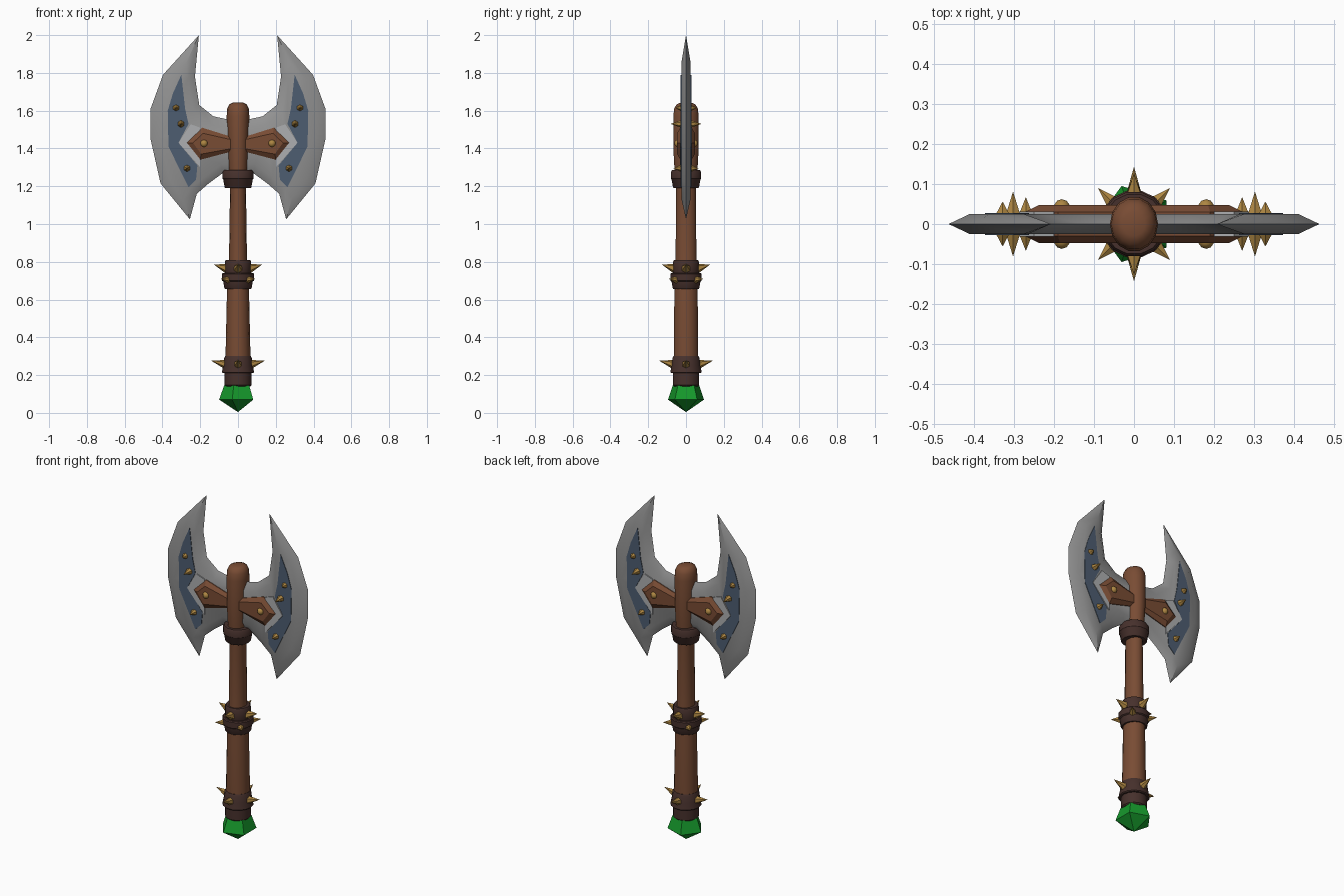
import bpy, bmesh, math
from mathutils import Vector, Matrix

if "Cube" in bpy.data.objects:
    bpy.data.objects.remove(bpy.data.objects["Cube"])


def mat(name, r, g, b):
    m = bpy.data.materials.new(name)
    m.diffuse_color = (r, g, b, 1)
    m.use_nodes = True
    m.node_tree.nodes["Principled BSDF"].inputs["Base Color"].default_value = m.diffuse_color
    return m


WOOD = mat("brown wood", .19, .072, .034)
LEATHER = mat("dark leather", .062, .03, .025)
STEEL = mat("grey steel", .29, .29, .29)
TRIM = mat("light steel", .42, .43, .44)
BLUE = mat("slate blue", .075, .11, .165)
GOLD = mat("gold", .42, .24, .055)
GREEN = mat("green gem", .008, .32, .025)


def finish(name, bm, material, angle=None):
    bmesh.ops.recalc_face_normals(bm, faces=bm.faces[:])
    me = bpy.data.meshes.new(name)
    bm.to_mesh(me)
    bm.free()
    me.materials.append(material)
    ob = bpy.data.objects.new(name, me)
    bpy.context.collection.objects.link(ob)
    if angle:
        bpy.ops.object.select_all(action='DESELECT')
        ob.select_set(True)
        bpy.context.view_layer.objects.active = ob
        bpy.ops.object.shade_smooth_by_angle(angle=math.radians(angle))
    return ob


def skin(name, loops, material, angle=None):
    """Join closed loops of 3D points with quads and cap both ends."""
    bm = bmesh.new()
    rings = [[bm.verts.new(p) for p in loop] for loop in loops]
    for a, b in zip(rings, rings[1:]):
        for i in range(len(a)):
            j = (i + 1) % len(a)
            bm.faces.new((a[i], a[j], b[j], b[i]))
    bm.faces.new(rings[0])
    bm.faces.new(rings[-1])
    return finish(name, bm, material, angle)


def lathe(name, profile, material, sides=14, angle=40, turn=0.0):
    """profile rows: (x radius, y radius, z)"""
    loops = []
    for rx, ry, z in profile:
        ang = [turn + 2 * math.pi * i / sides for i in range(sides)]
        loops.append([(rx * math.cos(a), ry * math.sin(a), z) for a in ang])
    return skin(name, loops, material, angle)


def plate(name, layers, material, mirror=True, angle=None):
    """layers: (xz outline, y) from the back to the front"""
    ob = skin(name, [[(x, y, z) for x, z in pts] for pts, y in layers], material, angle)
    if mirror:
        ob.modifiers.new("mirror", 'MIRROR')
    return ob


def both(half):
    """Complete a half outline whose ends lie on x = 0."""
    return half + [(-x, z) for x, z in half[-2:0:-1]]


# Handle, oval towards the head
lathe("handle", [(.064, .064, .18), (.066, .066, .30), (.058, .063, .66), (.048, .057, .78),
                 (.042, .053, 1.2), (.052, .063, 1.3), (.056, .069, 1.4), (.06, .069, 1.57),
                 (.057, .064, 1.61), (.046, .052, 1.633), (.028, .03, 1.642)], WOOD)

# Leather bands and collar
for name, prof in {
    "head_collar": [(.066, 1.19), (.071, 1.195), (.078, 1.235), (.082, 1.24), (.082, 1.275), (.076, 1.285)],
    "grip_band_upper": [(.066, .73), (.07, .74), (.07, .80), (.065, .81)],
    "grip_band_lower": [(.068, .655), (.072, .66), (.078, .695), (.085, .70), (.085, .735), (.08, .74)],
    "pommel_band_upper": [(.08, .21), (.085, .215), (.078, .25), (.073, .29), (.068, .30)],
    "pommel_band_lower": [(.064, .14), (.071, .147), (.071, .21), (.066, .215)],
}.items():
    lathe(name, [(r, r, z) for r, z in prof], LEATHER, angle=35)

# Five-sided pommel gem
lathe("pommel_gem", [(.001, .001, .005), (.1, .1, .07), (.073, .073, .146)],
      GREEN, sides=5, angle=None, turn=math.pi)

# Double blade with a sharp edge all round
edge = both([(0, 1.555), (.06, 1.555), (.13, 1.57), (.205, 1.63), (.228, 1.78), (.207, 2.0),
             (.397, 1.79), (.463, 1.61), (.463, 1.45), (.41, 1.215), (.255, 1.025),
             (.218, 1.16), (.155, 1.215), (.08, 1.27), (0, 1.27)])
ridge = both([(0, 1.51), (.06, 1.51), (.14, 1.525), (.235, 1.60), (.265, 1.77), (.275, 1.85),
              (.36, 1.765), (.41, 1.6), (.41, 1.455), (.365, 1.24), (.285, 1.135),
              (.25, 1.19), (.18, 1.245), (.09, 1.315), (0, 1.315)])
plate("double_blade", [(ridge, .025), (edge, 0), (ridge, -.025)], STEEL, mirror=False, angle=40)

# Blue inlays and light trim, through the blade so they show on both faces
inlay = [(.30, 1.79), (.345, 1.69), (.372, 1.6), (.368, 1.41), (.262, 1.195), (.222, 1.235),
         (.215, 1.31), (.315, 1.43), (.262, 1.53), (.28, 1.61)]
plate("blade_inlay", [(inlay, .028), (inlay, -.028)], BLUE)
trim = [(.315, 1.43), (.25, 1.528), (.2, 1.51), (.2, 1.30)]
plate("blade_trim", [(trim, .031), (trim, -.031)], TRIM)

# Bevelled wooden wedges beside the handle
outer = [(.03, 1.46), (.19, 1.51), (.272, 1.43), (.2, 1.34), (.03, 1.385)]
inner = [(.03, 1.445), (.185, 1.48), (.238, 1.43), (.195, 1.37), (.03, 1.40)]
plate("wood_wedge", [(inner, .047), (outer, .03), (outer, -.03), (inner, -.047)], WOOD)

# Round studs on the wedges
bm = bmesh.new()
for sx in (-1, 1):
    for sy in (-1, 1):
        bmesh.ops.create_uvsphere(bm, u_segments=10, v_segments=6, radius=.02,
                                  matrix=Matrix.Translation((sx * .18, sy * .042, 1.427)))
finish("wedge_studs", bm, GOLD, 60)


# Gold spikes
def spike(bm, base, tip, radius):
    base, tip = Vector(base), Vector(tip)
    d = tip - base
    m = Matrix.Translation((base + tip) / 2) @ d.to_track_quat('Z', 'Y').to_matrix().to_4x4()
    bmesh.ops.create_cone(bm, cap_ends=True, segments=6, radius1=radius, radius2=0,
                          depth=d.length, matrix=m)


bm = bmesh.new()
for z0, z1, r, turn in ((.765, .785, .127, 0), (.705, .71, .127, 45), (.255, .277, .143, 0)):
    for k in range(4):
        a = math.radians(turn + 90 * k)
        c, s = math.cos(a), math.sin(a)
        spike(bm, (.06 * c, .06 * s, z0), (r * c, r * s, z1), .026)
finish("band_spikes", bm, GOLD)

bm = bmesh.new()
for x, z, tip in ((.328, 1.615, .056), (.302, 1.53, .081), (.27, 1.295, .067)):
    for sx in (-1, 1):
        for sy in (-1, 1):
            spike(bm, (sx * x, sy * .02, z), (sx * x, sy * tip, z), .022)
finish("blade_spikes", bm, GOLD)
